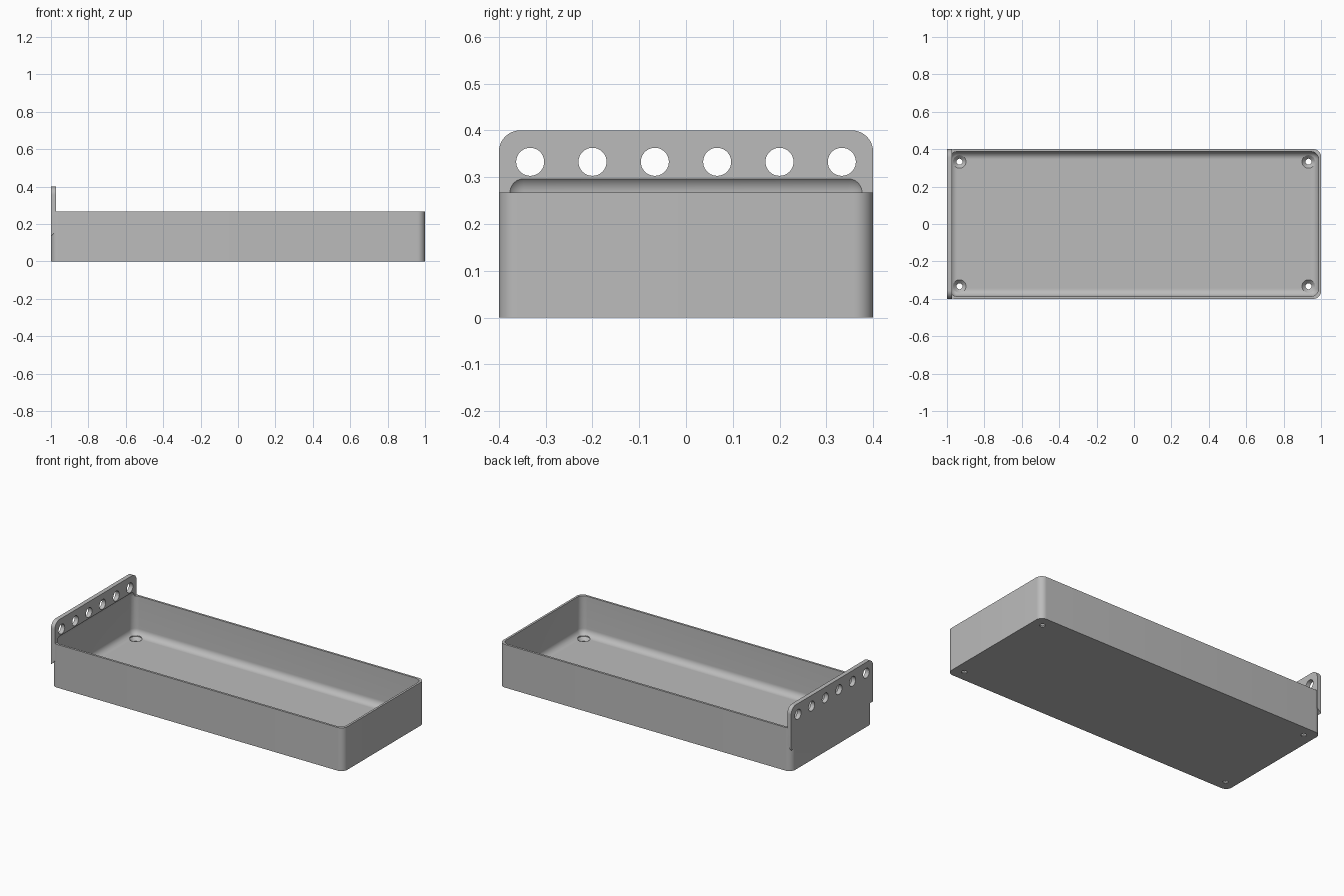
import bpy, bmesh, math
from mathutils import Vector

old = bpy.data.objects.get("Cube")
if old:
    bpy.data.objects.remove(old, do_unlink=True)

# Main dimensions
LENGTH, WIDTH, HEIGHT = 2.0, 0.8, 0.267
WALL, FLOOR, RADIUS = 0.0133, 0.0267, 0.04
PLATE, TOP, PLATE_LOW = 0.0267, 0.4, 0.133

grey = bpy.data.materials.new("plain grey")
grey.use_nodes = True
grey.diffuse_color = (0.5, 0.5, 0.5, 1)
grey.node_tree.nodes["Principled BSDF"].inputs["Base Color"].default_value = (0.5, 0.5, 0.5, 1)


def finish(name, bm):
    bmesh.ops.recalc_face_normals(bm, faces=bm.faces[:])
    mesh = bpy.data.meshes.new(name)
    bm.to_mesh(mesh)
    bm.free()
    mesh.materials.append(grey)
    obj = bpy.data.objects.new(name, mesh)
    bpy.context.collection.objects.link(obj)
    return obj


def box(name, low, high, radius=0, pick=lambda edge: True, segments=10):
    """Box between two corners, with the picked edges rounded."""
    low, high = Vector(low), Vector(high)
    bm = bmesh.new()
    bmesh.ops.create_cube(bm, size=1)
    for v in bm.verts:
        v.co = [l if c < 0 else h for c, l, h in zip(v.co, low, high)]
    if radius:
        bmesh.ops.bevel(bm, geom=[e for e in bm.edges if pick(e)], offset=radius,
                        segments=segments, profile=0.5, affect='EDGES')
    return finish(name, bm)


def spin(name, profile, centre, axis='Z', steps=40):
    """Solid turned from (radius, height) pairs."""
    bm = bmesh.new()
    rings = []
    for r, h in profile:
        ring = []
        for i in range(steps):
            a = math.tau * i / steps
            p = (r * math.cos(a), r * math.sin(a), h)
            if axis == 'X':
                p = (p[2], p[0], p[1])
            ring.append(bm.verts.new(Vector(p) + Vector(centre)))
        rings.append(ring)
    for a, b in zip(rings, rings[1:]):
        for i in range(steps):
            j = (i + 1) % steps
            bm.faces.new((a[i], a[j], b[j], b[i]))
    bm.faces.new(rings[0])
    bm.faces.new(rings[-1])
    return finish(name, bm)


def combine(target, tool, operation):
    """Apply a boolean and discard the tool."""
    mod = target.modifiers.new(operation, 'BOOLEAN')
    mod.operation, mod.solver, mod.object = operation, 'EXACT', tool
    bpy.context.view_layer.objects.active = target
    bpy.ops.object.modifier_apply(modifier=mod.name)
    bpy.data.objects.remove(tool, do_unlink=True)


def along(edge, axis):
    d = edge.verts[0].co - edge.verts[1].co
    return abs(d[axis]) > 0.9 * d.length


X, Y = LENGTH / 2, WIDTH / 2

# Tray body with rounded upright corners
tray = box("tray", (-X, -Y, 0), (X, Y, HEIGHT), RADIUS, lambda e: along(e, 2))

# End plate with rounded top corners and a sloped underside
plate = box("end_plate", (-X, -Y, PLATE_LOW), (-X + PLATE, Y, TOP), 0.045,
            lambda e: along(e, 0) and e.verts[0].co.z > HEIGHT)
for v in plate.data.vertices:
    if v.co.z < PLATE_LOW + 0.001 and v.co.x > -X + 0.001:
        v.co.z += PLATE
combine(tray, plate, 'UNION')

# Hollow with every edge rounded
cavity = box("cavity_cutter", (-X + WALL, -Y + WALL, FLOOR),
             (X - WALL, Y - WALL, HEIGHT + RADIUS), RADIUS)
combine(tray, cavity, 'DIFFERENCE')

# Countersunk screw holes in the floor corners
for sx in (-1, 1):
    for sy in (-1, 1):
        screw = spin("screw_cutter",
                     [(0.016, -0.02), (0.016, 0.007), (0.035, FLOOR), (0.035, 0.06)],
                     (sx * (X - 0.067), sy * (Y - 0.067), 0))
        combine(tray, screw, 'DIFFERENCE')

# Row of round holes along the end plate
for i in range(6):
    hole = spin("hole_cutter", [(0.03, -0.05), (0.03, 0.05)],
                (-X, (i - 2.5) * 0.1333, 0.333), 'X')
    combine(tray, hole, 'DIFFERENCE')

# Smooth curves, crisp edges
bpy.ops.object.select_all(action='DESELECT')
tray.select_set(True)
bpy.context.view_layer.objects.active = tray
bpy.ops.object.shade_smooth_by_angle(angle=math.radians(30))
